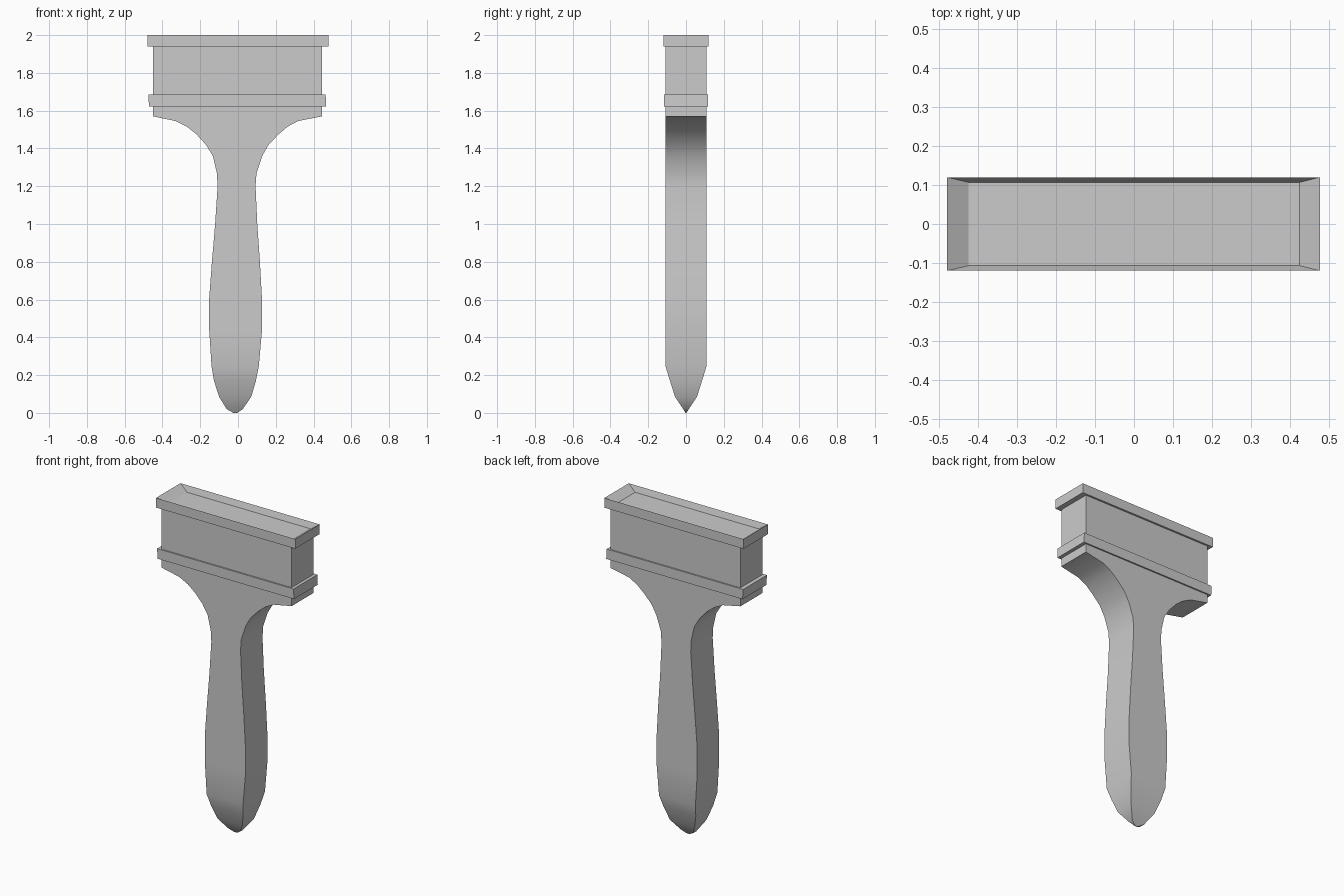
import bpy, bmesh, math

if "Cube" in bpy.data.objects:
    bpy.data.objects.remove(bpy.data.objects["Cube"])


def loft(name, rows, smooth=False):
    """Stack rectangular sections (z, x_left, x_right, half_depth) into a capped solid."""
    bm = bmesh.new()
    rings = []
    for z, xl, xr, d in rows:
        rings.append([bm.verts.new(p) for p in
                      ((xl, -d, z), (xr, -d, z), (xr, d, z), (xl, d, z))])
    for a, b in zip(rings, rings[1:]):
        for i in range(4):
            j = (i + 1) % 4
            bm.faces.new((a[i], a[j], b[j], b[i]))
    bm.faces.new(rings[0][::-1])
    bm.faces.new(rings[-1])
    bmesh.ops.recalc_face_normals(bm, faces=bm.faces)
    mesh = bpy.data.meshes.new(name)
    bm.to_mesh(mesh)
    bm.free()
    ob = bpy.data.objects.new(name, mesh)
    bpy.context.collection.objects.link(ob)
    if smooth:
        bpy.ops.object.select_all(action='DESELECT')
        ob.select_set(True)
        bpy.context.view_layer.objects.active = ob
        bpy.ops.object.shade_smooth_by_angle(angle=math.radians(35))
    return ob


# Handle flaring into the wide head, wedge-shaped at the bottom tip
D = 0.108
loft("handle_and_head", [
    (0.00, -0.025, -0.005, 0.002),
    (0.02, -0.06, 0.025, 0.015),
    (0.085, -0.10, 0.07, 0.058),
    (0.17, -0.127, 0.095, 0.085),
    (0.245, -0.14, 0.11, D),
    (0.45, -0.153, 0.128, D),
    (0.60, -0.153, 0.127, D),
    (0.80, -0.138, 0.116, D),
    (1.00, -0.121, 0.102, D),
    (1.20, -0.108, 0.093, D),
    (1.27, -0.112, 0.098, D),
    (1.36, -0.133, 0.128, D),
    (1.42, -0.17, 0.162, D),
    (1.475, -0.22, 0.215, D),
    (1.515, -0.27, 0.262, D),
    (1.545, -0.33, 0.318, D),
    (1.57, -0.45, 0.445, D),
    (1.95, -0.45, 0.445, D),
], smooth=True)

# Lower raised band around the head
loft("lower_band", [
    (1.623, -0.471, 0.467, 0.117),
    (1.685, -0.475, 0.464, 0.117),
])

# Top rim with a shallow sloped recess
loft("top_rim", [
    (1.94, -0.48, 0.478, 0.12),
    (2.00, -0.48, 0.478, 0.12),
    (1.963, -0.425, 0.425, 0.107),
])
